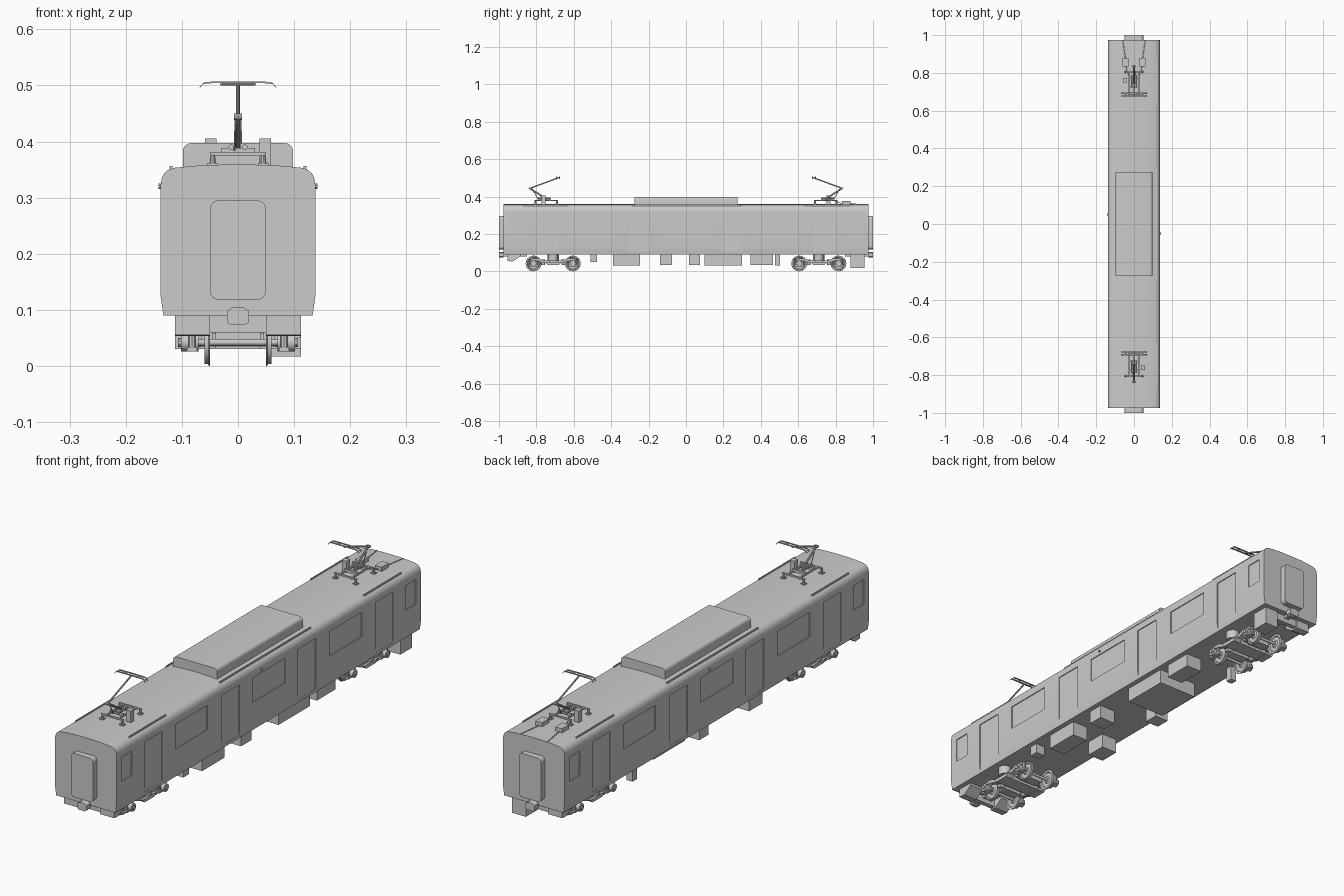
import bpy, bmesh, math
from mathutils import Vector, Matrix


def finish(name, bm):
    bmesh.ops.recalc_face_normals(bm, faces=bm.faces[:])
    me = bpy.data.meshes.new(name)
    bm.to_mesh(me)
    bm.free()
    ob = bpy.data.objects.new(name, me)
    bpy.context.collection.objects.link(ob)
    return ob


def prism(name, pts, axis, a, b):
    """Extrude a 2D outline along x (pts are y,z) or along y (pts are x,z)."""
    bm = bmesh.new()
    co = (lambda p, t: (t, p[0], p[1])) if axis == 'x' else (lambda p, t: (p[0], t, p[1]))
    lo = [bm.verts.new(co(p, a)) for p in pts]
    hi = [bm.verts.new(co(p, b)) for p in pts]
    bm.faces.new(lo)
    bm.faces.new(hi[::-1])
    for i in range(len(pts)):
        j = (i + 1) % len(pts)
        bm.faces.new((lo[i], lo[j], hi[j], hi[i]))
    return finish(name, bm)


def box(name, x0, x1, y0, y1, z0, z1):
    return prism(name, [(x0, z0), (x1, z0), (x1, z1), (x0, z1)], 'y', y0, y1)


def rod(name, p, q, r, seg=10, r2=None):
    p, q = Vector(p), Vector(q)
    d = q - p
    m = Matrix.Translation((p + q) / 2) @ d.to_track_quat('Z', 'Y').to_matrix().to_4x4()
    bm = bmesh.new()
    bmesh.ops.create_cone(bm, cap_ends=True, segments=seg, radius1=r,
                          radius2=r if r2 is None else r2, depth=d.length, matrix=m)
    return finish(name, bm)


def round_rect(x0, x1, z0, z1, r, rb=None, n=6):
    """Rounded rectangle; rb is the radius of the bottom corners."""
    rb = r if rb is None else rb
    out = []
    for cx, cz, rr, a0 in ((x1, z1, r, 0), (x0, z1, r, 90), (x0, z0, rb, 180), (x1, z0, rb, 270)):
        if rr == 0:
            out.append((cx, cz))
            continue
        ox = cx - rr if cx == x1 else cx + rr
        oz = cz - rr if cz == z1 else cz + rr
        for i in range(n + 1):
            a = math.radians(a0 + 90 * i / n)
            out.append((ox + rr * math.cos(a), oz + rr * math.sin(a)))
    return out


# Car body with gently arched roof
half = [(0.133, 0.09), (0.138, 0.125), (0.138, 0.322), (0.1365, 0.333), (0.132, 0.343),
        (0.125, 0.349), (0.115, 0.353), (0.08, 0.3565), (0.04, 0.3585)]
body = prism('car_body', half + [(0, 0.359)] + [(-x, z) for x, z in half[::-1]], 'y', -0.975, 0.975)

# Shallow recesses for doors and windows, both sides
openings = [(s * c, w, z0, z1) for s in (-1, 1) for c, w, z0, z1 in (
    (0.245, 0.115, 0.105, 0.31), (0.74, 0.115, 0.105, 0.31),
    (0.495, 0.205, 0.205, 0.305), (0.91, 0.065, 0.205, 0.305))]
openings.append((0, 0.21, 0.205, 0.305))
for side in (-1, 1):
    for c, w, z0, z1 in openings:
        xs = sorted((side * 0.1345, side * 0.16))
        cut = box('opening_cutter', xs[0], xs[1], c - w / 2, c + w / 2, z0, z1)
        mod = body.modifiers.new('opening', 'BOOLEAN')
        mod.operation, mod.solver, mod.object = 'DIFFERENCE', 'EXACT', cut
        bpy.context.view_layer.objects.active = body
        bpy.ops.object.modifier_apply(modifier=mod.name)
        bpy.data.objects.remove(cut, do_unlink=True)
    # Rain gutters above the doors, and a door lamp
    for y0, y1 in ((-0.87, -0.635), (-0.29, 0.295), (0.635, 0.875)):
        xs = sorted((side * 0.117, side * 0.122))
        box('rain_gutter', xs[0], xs[1], y0, y1, 0.347, 0.356)
    rod('door_lamp', (side * 0.135, -side * 0.05, 0.32), (side * 0.142, -side * 0.05, 0.32), 0.005)

# Roof air conditioner
prism('air_conditioner', round_rect(-0.098, 0.098, 0.35, 0.397, 0.014, 0), 'y', -0.275, 0.275)

# Gangways and couplers at both ends
for s in (-1, 1):
    prism('gangway', round_rect(-0.05, 0.05, 0.118, 0.295, 0.016), 'y', s * 0.97, s)
    prism('coupler_head', [(-0.02, 0.078), (-0.012, 0.073), (0.012, 0.073), (0.02, 0.078), (0.02, 0.098),
                           (0.01, 0.104), (-0.01, 0.104), (-0.02, 0.098)], 'y', s * 0.975, s)
    box('coupler_shank', -0.01, 0.01, *sorted((s * 0.85, s * 0.98)), 0.078, 0.092)
    box('end_beam', -0.05, 0.05, *sorted((s * 0.93, s * 0.95)), 0.06, 0.092)

# Sloped obstacle guards under the ends
for s, x0 in ((-1, -0.112), (-1, 0.05), (1, -0.112)):
    prism('obstacle_guard', [(s * 0.955, 0.092), (s * 0.955, 0.055), (s * 0.925, 0.053), (s * 0.885, 0.08),
                             (s * 0.885, 0.092)], 'x', x0, x0 + 0.062)

# Underfloor equipment
for x0, x1, y0, y1, z0 in (
        (0.05, 0.112, 0.88, 0.955, 0.017), (0.07, 0.112, -0.51, -0.475, 0.05),
        (0.04, 0.112, -0.39, -0.245, 0.03), (-0.112, -0.04, -0.33, -0.245, 0.03),
        (0.04, 0.112, -0.14, -0.075, 0.035), (-0.112, -0.05, 0.015, 0.075, 0.035),
        (-0.065, 0.112, 0.1, 0.3, 0.03), (0.04, 0.112, 0.345, 0.465, 0.035),
        (-0.112, -0.085, 0.475, 0.503, 0.03)):
    box('underfloor_box', x0, x1, y0, y1, z0, 0.092)


def wheel(x, y, s):
    """Lathed wheel with inner flange and dished web."""
    prof = [(0.005, 0.0), (0.005, 0.012), (0.001, 0.016), (0.001, 0.03), (0.005, 0.033), (0.005, 0.0385),
            (-0.002, 0.039), (-0.003, 0.042), (-0.005, 0.042), (-0.005, 0.033), (-0.001, 0.03),
            (-0.001, 0.016), (-0.005, 0.012), (-0.005, 0.0)]
    bm = bmesh.new()
    vs = [bm.verts.new((x + s * a, y, 0.042 + r)) for a, r in prof]
    es = [bm.edges.new(e) for e in zip(vs, vs[1:])]
    bmesh.ops.spin(bm, geom=vs + es, cent=(x, y, 0.042), axis=(1, 0, 0), angle=math.tau, steps=28)
    bmesh.ops.remove_doubles(bm, verts=bm.verts[:], dist=1e-5)
    finish('wheel', bm)


# Bogies: axles, wheels, side frames, springs, bolster
for c in (-0.71, 0.71):
    box('bogie_bolster', -0.09, 0.09, c - 0.03, c + 0.03, 0.035, 0.058)
    rod('bogie_pivot', (0, c, 0.055), (0, c, 0.092), 0.03, 16)
    for s in (-1, 1):
        fr = [(-0.12, 0.055), (-0.085, 0.058), (-0.05, 0.044), (0.05, 0.044), (0.085, 0.058), (0.12, 0.055),
              (0.12, 0.066), (0.08, 0.07), (0.045, 0.057), (-0.045, 0.057), (-0.08, 0.07), (-0.12, 0.066)]
        prism('bogie_side_frame', [(c + a, z) for a, z in fr], 'x', s * 0.07, s * 0.09)
        rod('air_spring', (s * 0.08, c, 0.055), (s * 0.08, c, 0.092), 0.026, 18)
        prism('spring_seat', [(c - 0.045, 0.048), (c - 0.03, 0.034), (c + 0.03, 0.034), (c + 0.045, 0.048)],
              'x', s * 0.066, s * 0.1)
        for t in (-0.105, 0.105):
            y = c + t
            wheel(s * 0.055, y, s)
            rod('axle_box', (s * 0.07, y, 0.042), (s * 0.102, y, 0.042), 0.016, 14)
            rod('axle_cap', (s * 0.1, y, 0.042), (s * 0.107, y, 0.042), 0.008, 10)
            for d in (-0.018, 0.018):
                rod('primary_spring', (s * 0.082, y + d, 0.03), (s * 0.082, y + d, 0.062), 0.007)
            box('axle_box_wing', s * 0.082 - 0.009, s * 0.082 + 0.009, y - 0.027, y + 0.027, 0.026, 0.034)
            k = y - math.copysign(0.05, t)
            box('brake_unit', s * 0.055 - 0.01, s * 0.055 + 0.01, k - 0.008, k + 0.008, 0.035, 0.06)
    for t in (-0.105, 0.105):
        rod('axle', (-0.1, c + t, 0.042), (0.1, c + t, 0.042), 0.006, 12)
    box('traction_motor', -0.04, 0.04, c + 0.045, c + 0.085, 0.034, 0.062)
    box('traction_motor', -0.04, 0.04, c - 0.085, c - 0.045, 0.034, 0.062)

# Single-arm pantographs, one turned half a revolution
for s in (-1, 1):
    P = lambda x, y, z: (s * x, s * y, z)

    def pbox(name, x0, x1, y0, y1, z0, z1):
        return box(name, *sorted((s * x0, s * x1)), *sorted((s * y0, s * y1)), z0, z1)

    for x in (-0.045, 0.045):
        for y in (0.69, 0.805):
            pbox('insulator_foot', x - 0.009, x + 0.009, y - 0.008, y + 0.008, 0.353, 0.362)
            rod('insulator', P(x, y, 0.36), P(x, y, 0.377), 0.006, 10, 0.004)
    for x in (-0.027, 0.027):
        pbox('base_rail', x - 0.003, x + 0.003, 0.685, 0.81, 0.375, 0.381)
    for y in (0.69, 0.805):
        pbox('base_end_bar', -0.05, 0.05, y - 0.003, y + 0.003, 0.375, 0.381)
    for y in (0.725, 0.775):
        pbox('base_cross_bar', -0.03, 0.03, y - 0.004, y + 0.004, 0.378, 0.388)
    rod('main_spring', P(-0.012, 0.725, 0.39), P(-0.012, 0.79, 0.39), 0.005)
    rod('main_spring', P(0.012, 0.725, 0.39), P(0.012, 0.79, 0.39), 0.005)
    pbox('actuator_post', -0.059, -0.038, 0.75, 0.772, 0.353, 0.405)
    rod('lower_arm', P(0, 0.745, 0.386), P(0, 0.835, 0.444), 0.0045)
    rod('thrust_rod', P(0.006, 0.79, 0.384), P(0.004, 0.825, 0.446), 0.002, 6)
    rod('knee_joint', P(-0.007, 0.835, 0.444), P(0.007, 0.835, 0.444), 0.006)
    rod('upper_arm', P(0, 0.84, 0.442), P(0, 0.682, 0.5), 0.0035, 10)
    # Collector head with drooping horns
    head = [(-0.069, 0.494), (-0.062, 0.5025), (-0.045, 0.504), (0.045, 0.504), (0.062, 0.5025), (0.069, 0.494)]
    for y in (0.677, 0.692):
        prism('collector_strip', head + [(x * 0.985, z + 0.003) for x, z in head[::-1]],
              'y', s * (y - 0.003), s * (y + 0.003))
    for x in (-0.03, 0.03):
        pbox('head_link', x - 0.002, x + 0.002, 0.677, 0.692, 0.501, 0.505)
    rod('head_bar', P(-0.03, 0.6845, 0.502), P(0.03, 0.6845, 0.502), 0.002, 8)

# Rear roof boxes with cables to the car end
for s in (-1, 1):
    x = s * 0.045
    box('roof_box', x - 0.015, x + 0.015, 0.835, 0.88, 0.353, 0.375)
    rod('roof_cable', (x, 0.875, 0.3595), (s * 0.06, 0.975, 0.3575), 0.0025, 8)
    rod('roof_cable', (x, 0.84, 0.361), (s * 0.03, 0.79, 0.378), 0.002, 8)

bpy.ops.object.select_all(action='SELECT')
bpy.context.view_layer.objects.active = body
bpy.ops.object.shade_smooth_by_angle(angle=math.radians(35))
